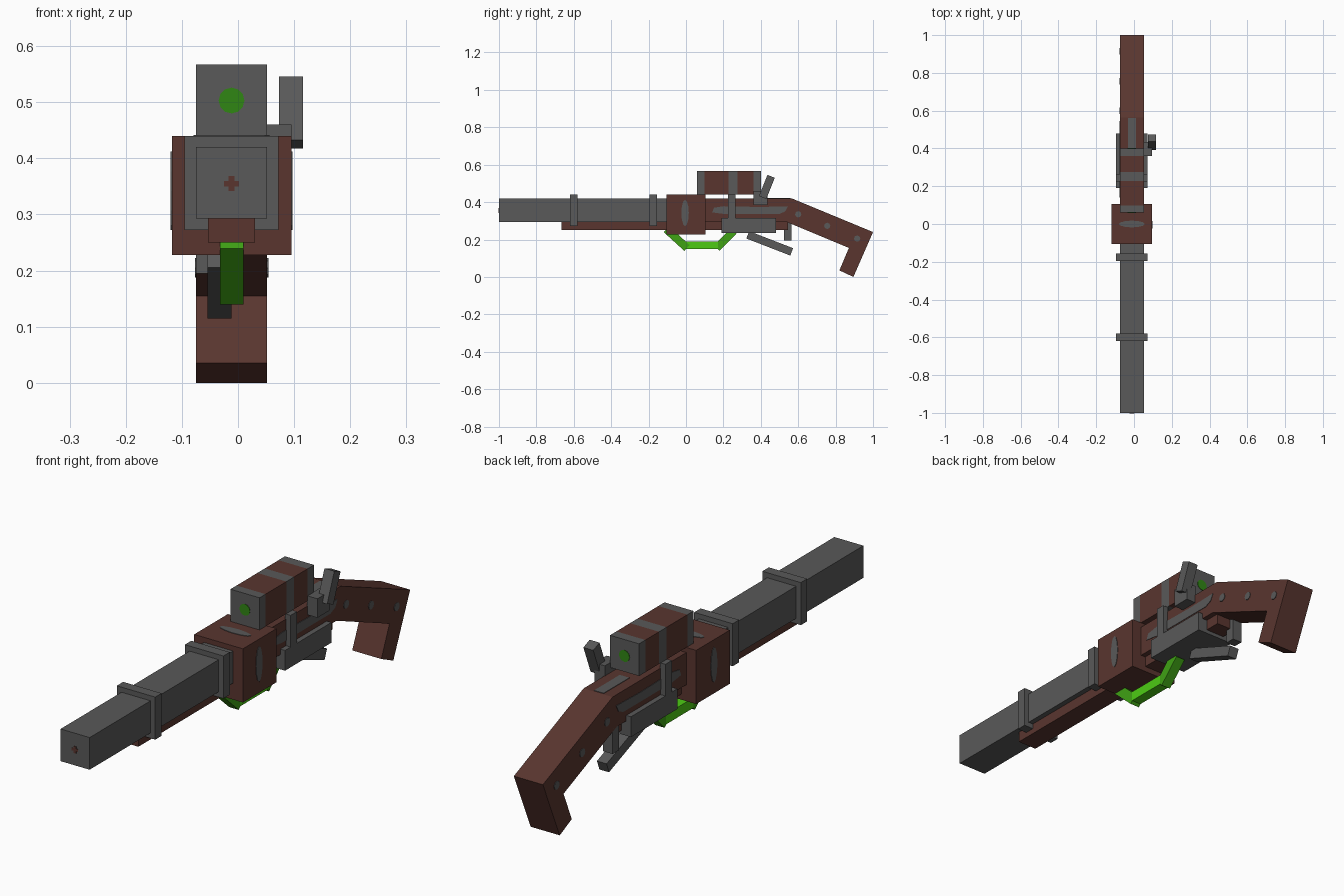
import bpy, bmesh, math
from mathutils import Vector

cube = bpy.data.objects.get("Cube")
if cube:
    bpy.data.objects.remove(cube, do_unlink=True)


def material(name, rgb):
    m = bpy.data.materials.new(name)
    m.use_nodes = True
    m.diffuse_color = (*rgb, 1)
    m.node_tree.nodes["Principled BSDF"].inputs["Base Color"].default_value = (*rgb, 1)
    return m


metal = material("dark_grey_metal", (0.1, 0.1, 0.1))
wood = material("brown_wood", (0.1, 0.036, 0.028))
bright = material("bright_green", (0.075, 0.6, 0.007))
green = material("mid_green", (0.05, 0.36, 0.007))
lens_green = material("lens_green", (0.03, 0.24, 0.007))

MID = -0.0115          # centre line of the gun
HALF = 0.0635          # half width of barrel, body, scope and stock
L, R = MID - HALF, MID + HALF


def prism(name, axis, pts, a, b, mat):
    """Extrude a 2D outline from a to b along an axis."""
    place = {"x": lambda u, v, w: (w, u, v),
             "y": lambda u, v, w: (u, w, v),
             "z": lambda u, v, w: (u, v, w)}[axis]
    bm = bmesh.new()
    low = [bm.verts.new(place(u, v, a)) for u, v in pts]
    high = [bm.verts.new(place(u, v, b)) for u, v in pts]
    bm.faces.new(low)
    bm.faces.new(high)
    n = len(pts)
    for i in range(n):
        j = (i + 1) % n
        bm.faces.new((low[i], low[j], high[j], high[i]))
    bmesh.ops.recalc_face_normals(bm, faces=bm.faces)
    mesh = bpy.data.meshes.new(name)
    bm.to_mesh(mesh)
    bm.free()
    mesh.materials.append(mat)
    ob = bpy.data.objects.new(name, mesh)
    bpy.context.collection.objects.link(ob)
    return ob


def box(name, x, y, z, mat):
    return prism(name, "x", [(y[0], z[0]), (y[1], z[0]), (y[1], z[1]), (y[0], z[1])], *x, mat)


def bar(name, start, end, thick, x, mat):
    """Slanted bar between two (y, z) points."""
    p, q = Vector(start), Vector(end)
    d = (q - p).normalized()
    n = Vector((-d.y, d.x)) * thick / 2
    return prism(name, "x", [p - n, q - n, q + n, p + n], *x, mat)


def oval(u, v, ru, rv, sides=12):
    steps = [math.tau * i / sides for i in range(sides)]
    return [(u + ru * math.cos(t), v + rv * math.sin(t)) for t in steps]


def side_plates(name, pts, face, mat):
    """Thin matching plates on both sides, at a distance from the centre line."""
    for side, s in (("left", 1), ("right", -1)):
        prism(f"{name}_{side}", "x", pts, MID + s * (face - 0.002), MID + s * (face + 0.002), mat)


# Barrel, its bands and the wood beneath
box("barrel", (L, R), (-1, -0.1), (0.293, 0.42), metal)
for i, y in enumerate((-0.6, -0.175)):
    box(f"barrel_band_{i + 1}", (MID - 0.084, MID + 0.084), (y - 0.02, y + 0.02), (0.272, 0.44), metal)
box("fore_stock", (MID - 0.042, MID + 0.042), (-0.665, 0.545), (0.25, 0.293), wood)
r, c = 0.005, 0.0135
cross = [(-c, -r), (-r, -r), (-r, -c), (r, -c), (r, -r), (c, -r),
         (c, r), (r, r), (r, c), (-r, c), (-r, r), (-c, r)]
prism("muzzle_bore", "y", [(MID + u, 0.355 + v) for u, v in cross], -1.002, -0.998, wood)

# Receiver block with worn metal marks
box("receiver", (MID - 0.1065, MID + 0.1065), (-0.105, 0.105), (0.228, 0.44), wood)
side_plates("receiver_mark", oval(-0.005, 0.342, 0.02, 0.07), 0.1065, metal)
prism("receiver_top_mark", "z", oval(MID, 0, 0.068, 0.018), 0.438, 0.442, metal)

# Body and bent shoulder stock
box("body", (L, R), (0.1, 0.54), (0.293, 0.42), wood)
prism("stock", "x", [(0.516, 0.303), (0.516, 0.42), (0.565, 0.42), (1.0, 0.24), (0.895, 0.0),
                     (0.82, 0.035), (0.871, 0.155)], L, R, wood)
side_plates("body_inlay", [(0.14, 0.345), (0.2, 0.337), (0.5, 0.337), (0.53, 0.35),
                           (0.545, 0.378), (0.4, 0.374), (0.2, 0.378), (0.15, 0.37)], HALF, metal)
for i, (y, z) in enumerate(((0.6, 0.335), (0.755, 0.273), (0.915, 0.205))):
    side_plates(f"stock_rivet_{i + 1}", oval(y, z, 0.017, 0.017, 8), HALF, metal)
box("body_top_inlay", (MID - 0.021, MID + 0.021), (0.4, 0.56), (0.418, 0.422), metal)

# Scope: one box cut into metal and wood rings
scope = box("scope", (L, R), (0.06, 0.4), (0.44, 0.567), metal)
scope.data.materials.append(wood)
bm = bmesh.new()
bm.from_mesh(scope.data)
for y in (0.098, 0.228, 0.275, 0.36):
    bmesh.ops.bisect_plane(bm, geom=bm.verts[:] + bm.edges[:] + bm.faces[:],
                           plane_co=(0, y, 0), plane_no=(0, 1, 0))
for f in bm.faces:
    y = f.calc_center_median().y
    f.material_index = int(0.098 < y < 0.228 or 0.275 < y < 0.36)
bm.to_mesh(scope.data)
bm.free()
for name, y in (("front_lens", 0.06), ("rear_lens", 0.4)):
    prism(name, "y", oval(MID, 0.503, 0.023, 0.023), y - 0.002, y + 0.002, lens_green)

# Lock housing under the body, with an upright strap on each side
box("lock_housing", (MID - 0.084, MID + 0.084), (0.19, 0.48), (0.235, 0.315), metal)
for side, s in (("left", 1), ("right", -1)):
    box(f"strap_{side}", sorted((MID + s * 0.06, MID + s * 0.084)), (0.225, 0.265), (0.31, 0.44), metal)

# Hammer on the left side
box("hammer_mount", (0.05, 0.095), (0.36, 0.435), (0.385, 0.46), metal)
bar("hammer", (0.41, 0.425), (0.455, 0.538), 0.042, (0.073, 0.116), metal)

# Lever and hanging catch
bar("lever", (0.33, 0.225), (0.565, 0.134), 0.042, (-0.054, -0.012), metal)
box("hanging_catch", (L, MID - 0.021), (0.525, 0.565), (0.195, 0.295), metal)

# Green guard loop
guard_x = (MID - 0.021, MID + 0.021)
bar("guard_front", (-0.105, 0.255), (0.005, 0.155), 0.042, guard_x, green)
box("guard_bottom", guard_x, (0, 0.17), (0.15, 0.19), bright)
bar("guard_rear", (0.165, 0.155), (0.255, 0.245), 0.042, guard_x, green)
